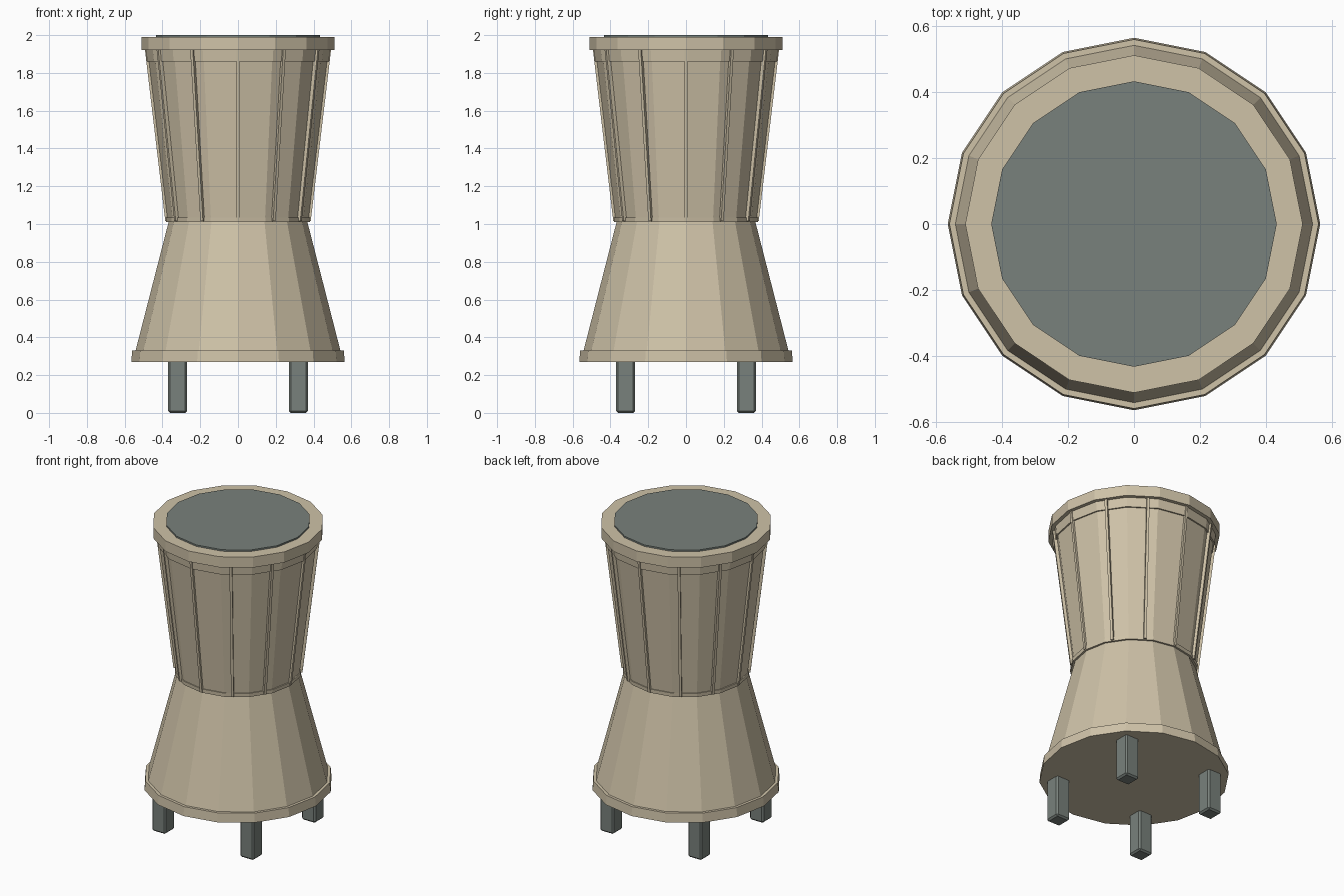
import bpy, bmesh
from math import pi
from mathutils import Matrix

old = bpy.data.objects.get("Cube")
if old:
    bpy.data.objects.remove(old, do_unlink=True)

SIDES = 16


def material(name, rgb):
    m = bpy.data.materials.new(name)
    m.use_nodes = True
    m.diffuse_color = (*rgb, 1)
    m.node_tree.nodes["Principled BSDF"].inputs["Base Color"].default_value = (*rgb, 1)
    return m


tan = material("tan", (0.62, 0.54, 0.39))
slate = material("slate grey", (0.19, 0.22, 0.2))


def finish(name, bm, mat):
    bmesh.ops.recalc_face_normals(bm, faces=bm.faces)
    mesh = bpy.data.meshes.new(name)
    bm.to_mesh(mesh)
    bm.free()
    mesh.materials.append(mat)
    obj = bpy.data.objects.new(name, mesh)
    bpy.context.collection.objects.link(obj)
    return obj


def frustum(name, z0, r0, z1, r1, mat):
    """Closed sixteen-sided drum section with corners on the axes."""
    bm = bmesh.new()
    bmesh.ops.create_cone(bm, cap_ends=True, segments=SIDES, radius1=r0, radius2=r1,
                          depth=z1 - z0, matrix=Matrix.Translation((0, 0, (z0 + z1) / 2)))
    return finish(name, bm, mat)


# Flared base with its foot ring
frustum("lower_body", 0.28, 0.555, 1.02, 0.365, tan)
frustum("foot_ring", 0.27, 0.565, 0.33, 0.56, tan)

# Upper body with waist band, collar and rim
frustum("upper_body", 1.01, 0.373, 1.93, 0.481, tan)
frustum("waist_band", 1.01, 0.38, 1.035, 0.382, tan)
frustum("collar_band", 1.86, 0.482, 1.92, 0.488, tan)
frustum("top_rim", 1.92, 0.512, 1.99, 0.512, tan)
frustum("drum_head", 1.97, 0.433, 2.0, 0.433, slate)

# Twelve slanted ribs around the upper body
RIBS, LOW, HIGH = 12, 1.015, 1.925
for i in range(RIBS):
    bm = bmesh.new()
    bmesh.ops.create_cube(bm, size=1)
    for v in bm.verts:
        t = v.co.z + 0.5
        v.co.x = v.co.x * 0.03 + 0.37 + 0.108 * t
        v.co.y *= 0.016
        v.co.z = LOW + (HIGH - LOW) * t
    bm.transform(Matrix.Rotation(2 * pi * i / RIBS, 4, "Z"))
    finish(f"rib_{i + 1}", bm, tan)

# Four square legs with softened edges
for side, x in (("left", 0.32), ("right", -0.32)):
    for end, y in (("front", -0.32), ("back", 0.32)):
        bm = bmesh.new()
        bmesh.ops.create_cube(bm, size=1)
        bm.transform(Matrix.Translation((x, y, 0.145)) @ Matrix.Diagonal((0.1, 0.1, 0.29, 1)))
        leg = finish(f"{end}_{side}_leg", bm, slate)
        bevel = leg.modifiers.new("soft_edges", "BEVEL")
        bevel.width = 0.01
        bevel.segments = 1
